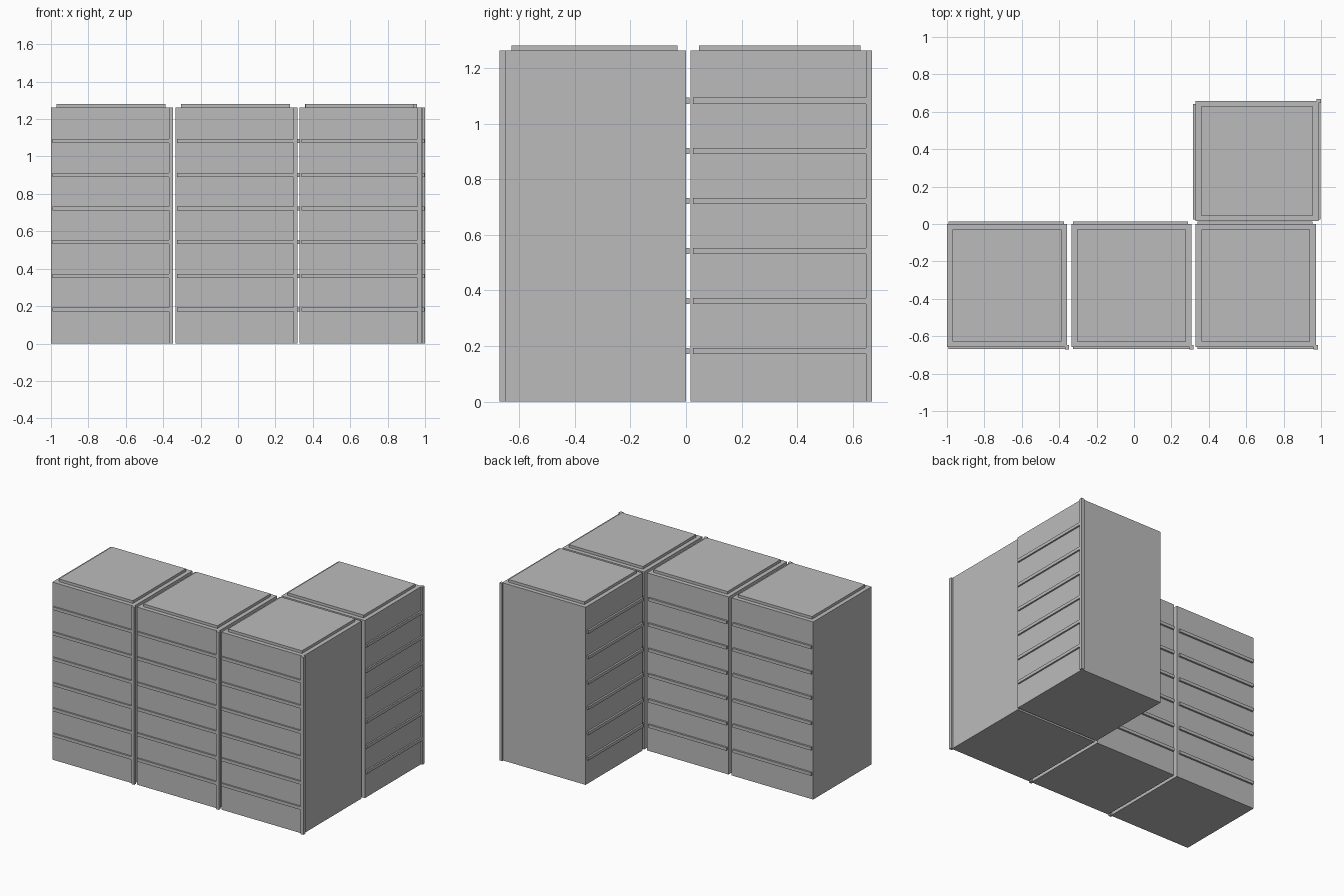
import bpy, math
from mathutils import Matrix

if "Cube" in bpy.data.objects:
    bpy.data.objects.remove(bpy.data.objects["Cube"])

W, D, H = 0.642, 0.657, 1.262      # cabinet width, depth, height
DRAWERS = 7

grey = bpy.data.materials.new("metal_grey")
grey.diffuse_color = (0.5, 0.5, 0.5, 1)
grey.use_nodes = True
grey.node_tree.nodes["Principled BSDF"].inputs["Base Color"].default_value = grey.diffuse_color


def box(name, x, y, z, place):
    """Box from (min, max) pairs in cabinet space, moved by the matrix place."""
    bpy.ops.mesh.primitive_cube_add(size=1)
    ob = bpy.context.object
    ob.name = name
    size = [b - a for a, b in (x, y, z)]
    mid = [(a + b) / 2 for a, b in (x, y, z)]
    ob.data.transform(place @ Matrix.Translation(mid) @ Matrix.Diagonal((*size, 1)))
    ob.data.materials.append(grey)
    return ob


def cabinet(name, place):
    # body, front at local -y
    box(name + "_body", (0, W), (-D, 0), (0, H), place)
    # raised top panel
    box(name + "_top_panel", (0.03, W - 0.03), (-D + 0.03, -0.03), (H - 0.005, 1.281), place)
    # corner post on the front right edge
    box(name + "_corner_post", (W - 0.011, W + 0.011), (-0.67, -0.648), (0, H), place)
    # drawer ribs on front and back
    for i in range(1, DRAWERS):
        z = 0.18 * i + 0.002
        zs = (z - 0.011, z + 0.011)
        box(f"{name}_front_rib_{i}", (0.009, W - 0.011), (-0.668, -D + 0.005), zs, place)
        box(f"{name}_back_rib_{i}", (0.009, W - 0.017), (-0.005, 0.013), zs, place)


# front row of three
for n, x in enumerate((-1.0, -0.335, 0.33)):
    cabinet(f"front_cabinet_{n + 1}", Matrix.Translation((x, 0, 0)))

# cabinet behind, turned to face +x
cabinet("rear_cabinet", Matrix.Translation((0.329, 0.016, 0)) @ Matrix.Rotation(math.pi / 2, 4, 'Z'))
